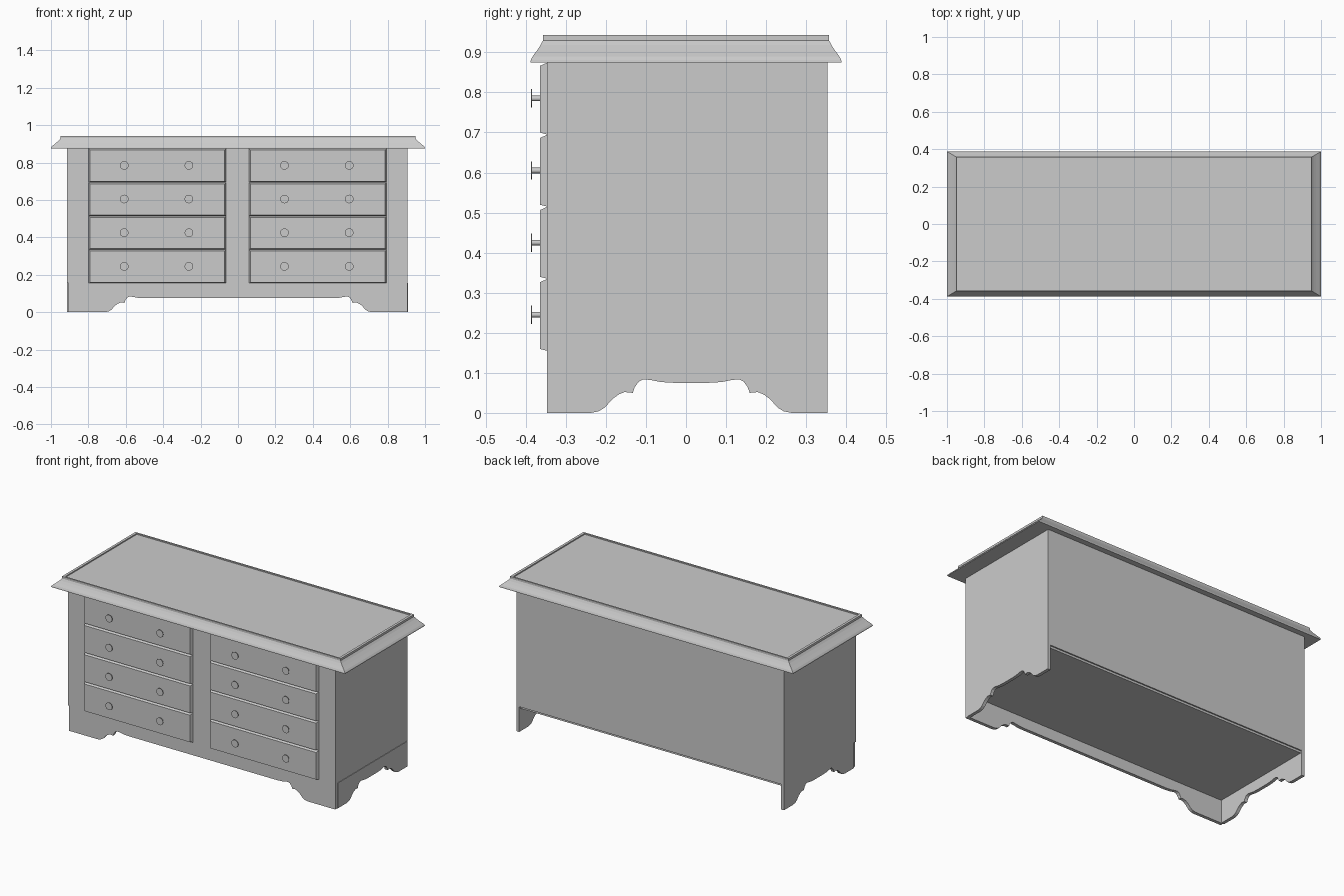
import bpy, bmesh, math
from mathutils import Matrix, Vector

cube = bpy.data.objects.get("Cube")
if cube:
    bpy.data.objects.remove(cube, do_unlink=True)

grey = bpy.data.materials.new("painted_grey")
grey.use_nodes = True
GREY = (0.6, 0.6, 0.6, 1)
grey.diffuse_color = GREY
grey.node_tree.nodes["Principled BSDF"].inputs["Base Color"].default_value = GREY


def finish(name, bm):
    bmesh.ops.recalc_face_normals(bm, faces=bm.faces)
    mesh = bpy.data.meshes.new(name)
    bm.to_mesh(mesh)
    bm.free()
    mesh.materials.append(grey)
    obj = bpy.data.objects.new(name, mesh)
    bpy.context.collection.objects.link(obj)
    return obj


def box(name, lo, hi):
    lo, hi = Vector(lo), Vector(hi)
    bm = bmesh.new()
    bmesh.ops.create_cube(bm, size=1)
    bmesh.ops.scale(bm, vec=hi - lo, verts=bm.verts)
    bmesh.ops.translate(bm, vec=(lo + hi) / 2, verts=bm.verts)
    return finish(name, bm)


def loft(name, rings):
    """Join rings of equal length and cap both ends."""
    bm = bmesh.new()
    rows = [[bm.verts.new(p) for p in ring] for ring in rings]
    for a, b in zip(rows, rows[1:]):
        n = len(a)
        for i in range(n):
            bm.faces.new((a[i], a[(i + 1) % n], b[(i + 1) % n], b[i]))
    bm.faces.new(rows[0])
    bm.faces.new(rows[-1])
    return finish(name, bm)


def rect(x, y, z):
    return [(-x, -y, z), (x, -y, z), (x, y, z), (-x, y, z)]


# Case, and the bottom panel set inside the plinth
FLOOR, TOP = 0.155, 0.876
FRONT, BACK = -0.347, 0.353
LEFT, RIGHT = 0.905, -0.914
THICK = 0.02
box("case", (RIGHT, FRONT, FLOOR), (LEFT, BACK, TOP))
box("bottom_panel", (RIGHT + THICK, FRONT + THICK, FLOOR - 0.013),
    (LEFT - THICK, BACK - 0.008, FLOOR))

# Moulded top: t runs from the outer lip to the inner edge, field slightly sunk
profile = [(0, 0.875), (0.02, 0.881), (0.15, 0.889), (0.5, 0.904), (0.8, 0.918),
           (1, 0.93), (1, 0.943), (1.3, 0.943), (1.3, 0.936)]
loft("moulded_top", [rect(1 - 0.052 * t, 0.388 - 0.031 * t, z) for t, z in profile])

# Plinth boards with a scalloped lower edge; first value is distance past the foot
SCALLOP = [(0, 0), (0.02, 0.004), (0.035, 0.013), (0.055, 0.035), (0.07, 0.046),
           (0.085, 0.052), (0.105, 0.05), (0.11, 0.064), (0.12, 0.078),
           (0.132, 0.084), (0.15, 0.082), (0.175, 0.077), (0.21, 0.075)]


def plinth_board(name, start, end, foot_a, foot_b, place):
    lower = [(foot_a + d, z) for d, z in SCALLOP]
    lower += [(foot_b - d, z) for d, z in reversed(SCALLOP)]
    outline = [(start, FLOOR), (start, 0)] + lower + [(end, 0), (end, FLOOR)]
    loft(name, [[place(u, z, side) for u, z in outline] for side in (0, 1)])


plinth_board("front_plinth", RIGHT + 0.008, LEFT, -0.712, 0.717,
             lambda u, z, s: (u, FRONT + THICK * s, z))
for name, x, inward in (("left_plinth", LEFT + 0.003, -1), ("right_plinth", RIGHT, 1)):
    plinth_board(name, FRONT + THICK, BACK, -0.238, 0.264,
                 lambda u, z, s: (x + inward * THICK * s, u, z))


def turned(name, x, z, y_front, y_back, radius, sides):
    bm = bmesh.new()
    spin = Matrix.Translation((x, (y_front + y_back) / 2, z)) @ Matrix.Rotation(math.pi / 2, 4, "X")
    bmesh.ops.create_cone(bm, cap_ends=True, segments=sides, radius1=radius,
                          radius2=radius, depth=y_back - y_front, matrix=spin)
    obj = finish(name, bm)
    bpy.ops.object.select_all(action="DESELECT")
    obj.select_set(True)
    bpy.context.view_layer.objects.active = obj
    bpy.ops.object.shade_smooth_by_angle(angle=math.radians(40))


# Two columns of four bevelled drawers, each with a pair of disc knobs
FACE, BEVEL, PITCH = -0.365, 0.008, 0.18
for side, x0, x1 in (("right", -0.798, -0.063), ("left", 0.059, 0.794)):
    for row in range(4):
        z0 = 0.155 + PITCH * row
        z1 = z0 + PITCH - 0.001

        def ring(y, inset):
            a, b, c, d = x0 + inset, x1 - inset, z0 + inset * 0.6, z1 - inset
            return [(a, y, c), (b, y, c), (b, y, d), (a, y, d)]

        loft(f"{side}_drawer_{row + 1}", [ring(FRONT, 0), ring(FACE, BEVEL)])
        middle = (x0 + x1) / 2 - 0.005
        for k, x in enumerate((middle - 0.173, middle + 0.173)):
            label = f"{side}_{row + 1}_{k + 1}"
            turned("knob_stem_" + label, x, z0 + 0.09, -0.385, FACE, 0.007, 12)
            turned("knob_disc_" + label, x, z0 + 0.09, -0.387, -0.384, 0.023, 20)
